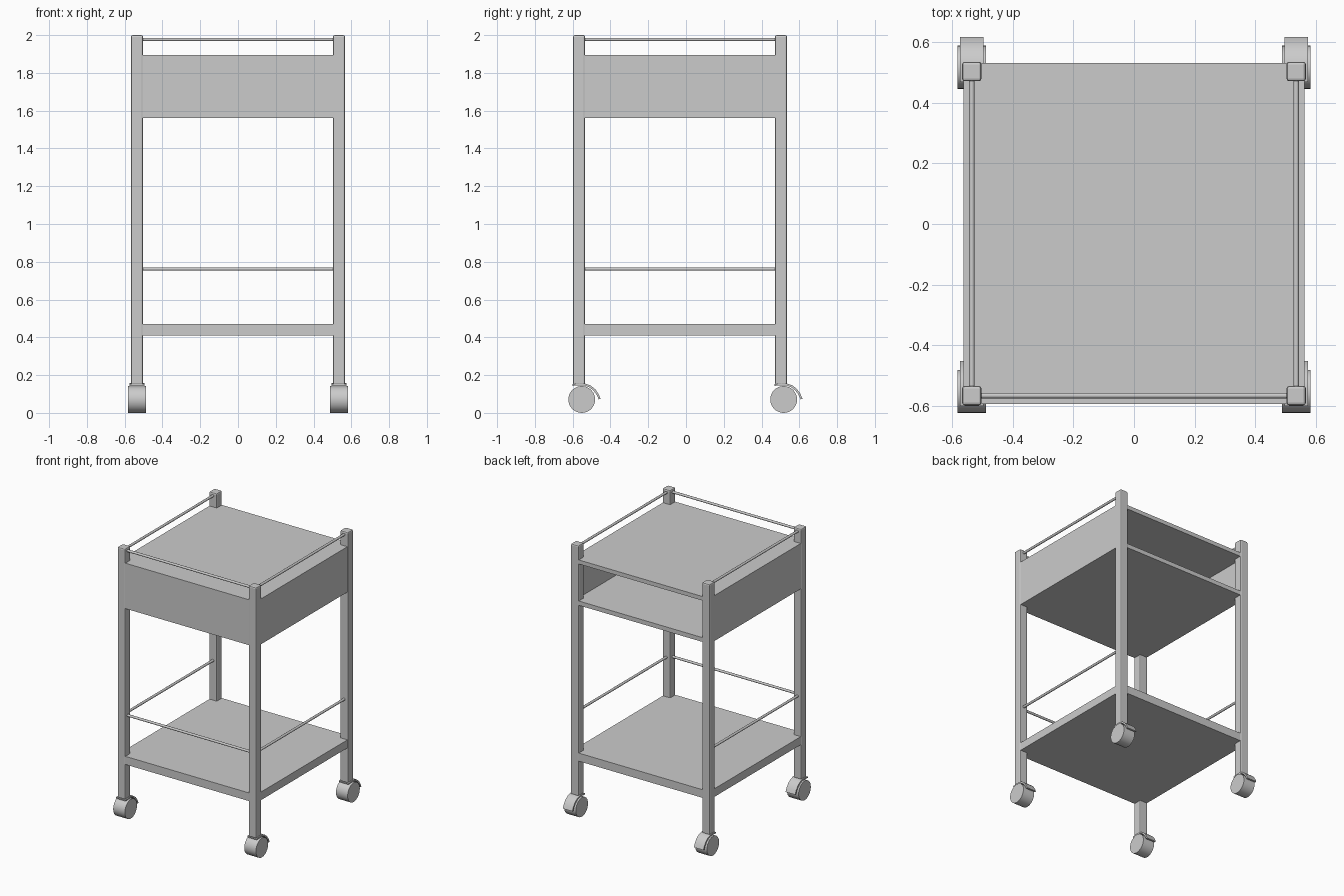
import bpy, bmesh, math

if "Cube" in bpy.data.objects:
    bpy.data.objects.remove(bpy.data.objects["Cube"])

PX = 0.535                 # post centre, +/- x
PF, PB = -0.566, 0.503     # post centres, front and back y
YF, YB = PF - 0.028, PB + 0.028
XO = PX + 0.028


def smooth(o):
    bpy.ops.object.select_all(action='DESELECT')
    o.select_set(True)
    bpy.context.view_layer.objects.active = o
    bpy.ops.object.shade_smooth_by_angle(angle=math.radians(30))


def box(name, x, y, z, bevel=0.0):
    bpy.ops.mesh.primitive_cube_add(
        size=1, location=((x[0]+x[1])/2, (y[0]+y[1])/2, (z[0]+z[1])/2))
    o = bpy.context.object
    o.name = name
    o.scale = (x[1]-x[0], y[1]-y[0], z[1]-z[0])
    bpy.ops.object.transform_apply(location=False, rotation=False, scale=True)
    if bevel:
        m = o.modifiers.new("Bevel", 'BEVEL')
        m.width, m.segments = bevel, 2
    return o


def rod(name, loc, length, r, axis, verts=16):
    rot = (0, math.pi/2, 0) if axis == 'X' else (math.pi/2, 0, 0)
    bpy.ops.mesh.primitive_cylinder_add(vertices=verts, radius=r, depth=length,
                                        location=loc, rotation=rot)
    o = bpy.context.object
    o.name = name
    smooth(o)
    return o


def hood(name, x, y):
    # curved brake cover: profile in (y, z) extruded along x
    outer = [(-0.034, 0.152), (0.0, 0.157), (0.03, 0.156), (0.06, 0.146),
             (0.085, 0.126), (0.103, 0.1), (0.114, 0.075)]
    inner = [(0.104, 0.072), (0.092, 0.097), (0.076, 0.118), (0.055, 0.135),
             (0.03, 0.145), (0.0, 0.146), (-0.034, 0.143)]
    bm = bmesh.new()
    f = bm.faces.new([bm.verts.new((-0.039, a, b)) for a, b in outer + inner])
    ext = bmesh.ops.extrude_face_region(bm, geom=[f])
    vs = [v for v in ext['geom'] if isinstance(v, bmesh.types.BMVert)]
    bmesh.ops.translate(bm, verts=vs, vec=(0.078, 0, 0))
    bmesh.ops.recalc_face_normals(bm, faces=bm.faces)
    me = bpy.data.meshes.new(name)
    bm.to_mesh(me)
    bm.free()
    o = bpy.data.objects.new(name, me)
    o.location = (x, y, 0)
    bpy.context.collection.objects.link(o)
    smooth(o)


# posts and casters
h = 0.032
for side, x in (("left", -PX), ("right", PX)):
    for end, y in (("front", PF), ("back", PB)):
        tag = f"{end}_{side}"
        box(f"post_{tag}", (x-h, x+h), (y-h, y+h), (0.15, 2.0), 0.009)
        rod(f"wheel_{tag}", (x, y+0.014, 0.071), 0.095, 0.071, 'X', 32)
        hood(f"caster_hood_{tag}", x, y)

# shelves
X, Y = (-XO, XO), (YF, YB)
box("bottom_shelf", X, Y, (0.41, 0.47))
box("middle_shelf", X, Y, (1.56, 1.592))
box("top_shelf", X, Y, (1.865, 1.895))

# panels closing the front and both sides of the upper box, back open
t = 0.03
box("front_panel", X, (YF, YF+t), (1.592, 1.865))
for side, s in (("left", -1), ("right", 1)):
    xs = sorted((s*XO, s*(XO-t)))
    box(f"side_panel_{side}", xs, (YF+t, YB), (1.592, 1.865))

# guard rails on front and sides
for level, z in (("upper", 1.977), ("lower", 0.762)):
    rod(f"{level}_rail_front", (0, PF, z), 2*PX, 0.009, 'X')
    for side, x in (("left", -PX), ("right", PX)):
        rod(f"{level}_rail_{side}", (x, (PF+PB)/2, z), PB-PF, 0.009, 'Y')
